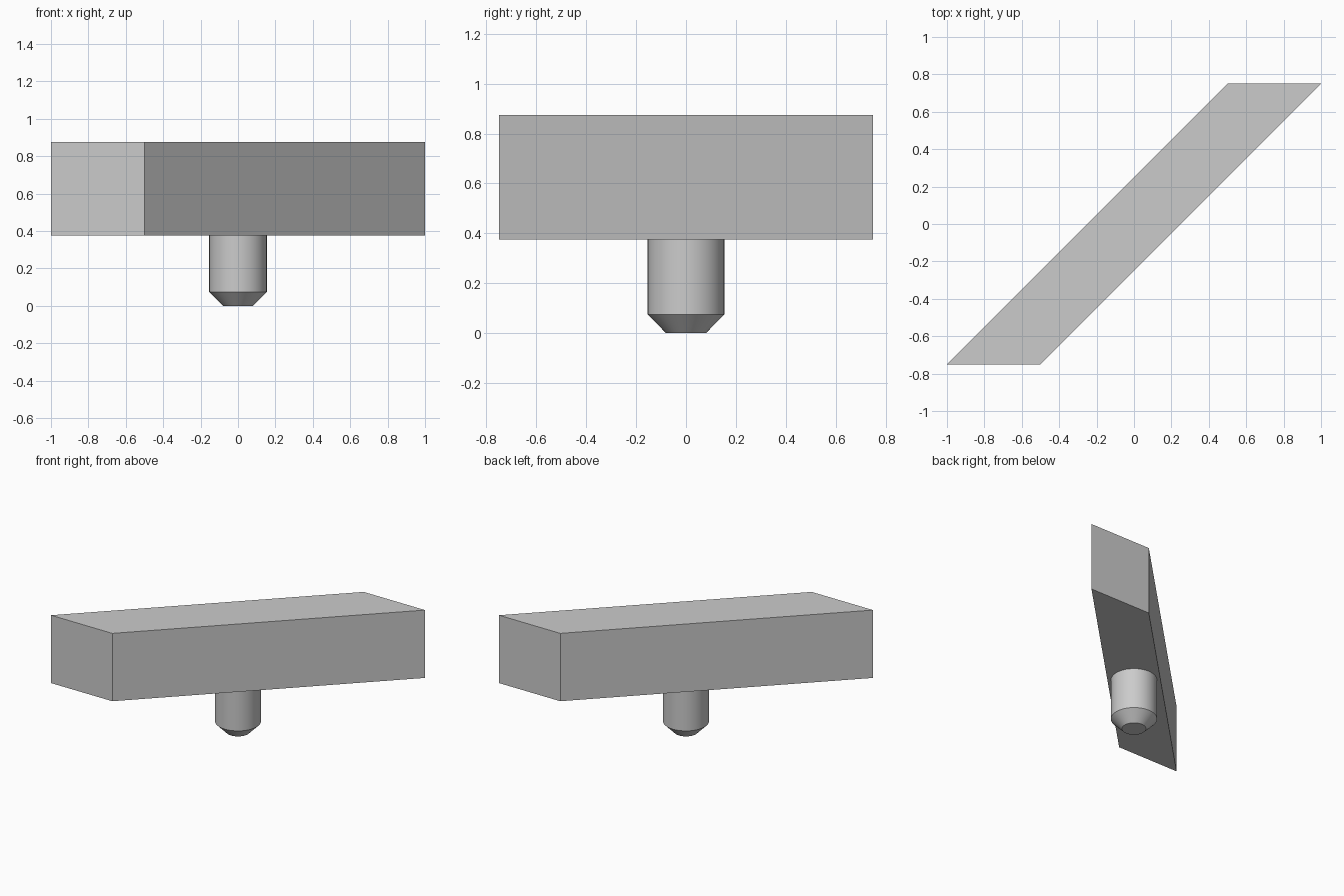
import bpy
import bmesh
import math

cube = bpy.data.objects.get("Cube")
if cube:
    bpy.data.objects.remove(cube, do_unlink=True)

# Single flat grey
GREY = (0.6, 0.6, 0.6, 1.0)
grey = bpy.data.materials.new("light_grey")
grey.use_nodes = True
grey.diffuse_color = GREY
grey.node_tree.nodes["Principled BSDF"].inputs["Base Color"].default_value = GREY

BLOCK_BOTTOM = 0.375
BLOCK_HEIGHT = 0.5


def add_object(name, bm):
    bmesh.ops.recalc_face_normals(bm, faces=bm.faces)
    mesh = bpy.data.meshes.new(name)
    bm.to_mesh(mesh)
    bm.free()
    mesh.materials.append(grey)
    obj = bpy.data.objects.new(name, mesh)
    bpy.context.collection.objects.link(obj)
    return obj


# Slanted block: a parallelogram outline extruded upwards
bm = bmesh.new()
outline = [(-1, -0.75), (-0.5, -0.75), (1, 0.75), (0.5, 0.75)]
base = bm.faces.new([bm.verts.new((x, y, BLOCK_BOTTOM)) for x, y in outline])
extruded = bmesh.ops.extrude_face_region(bm, geom=[base], use_keep_orig=True)
top = [v for v in extruded["geom"] if isinstance(v, bmesh.types.BMVert)]
bmesh.ops.translate(bm, verts=top, vec=(0, 0, BLOCK_HEIGHT))
add_object("slanted_block", bm)

# Round peg with a chamfered tip: a profile spun about the z axis
bm = bmesh.new()
profile = [(0, 0), (0.08, 0), (0.154, 0.075), (0.154, BLOCK_BOTTOM)]
points = [bm.verts.new((r, 0, z)) for r, z in profile]
edges = [bm.edges.new(pair) for pair in zip(points, points[1:])]
bmesh.ops.spin(bm, geom=points + edges, cent=(0, 0, 0), axis=(0, 0, 1),
               angle=math.tau, steps=48, use_duplicate=False)
bmesh.ops.remove_doubles(bm, verts=bm.verts, dist=0.0001)
peg = add_object("peg", bm)

bpy.ops.object.select_all(action="DESELECT")
peg.select_set(True)
bpy.context.view_layer.objects.active = peg
bpy.ops.object.shade_smooth_by_angle(angle=math.radians(30))
